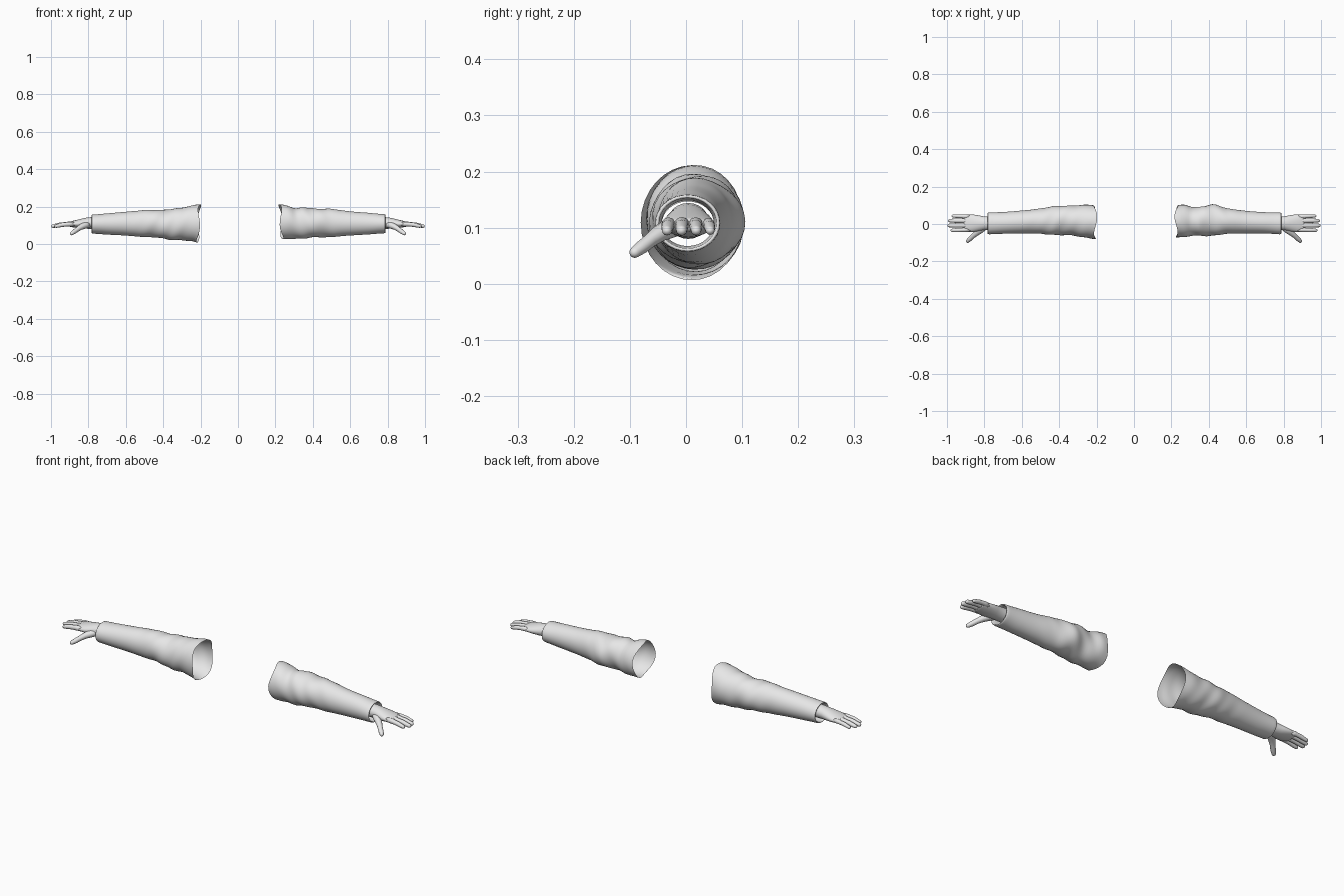
import bpy, bmesh, math
from mathutils import Vector

if "Cube" in bpy.data.objects:
    bpy.data.objects.remove(bpy.data.objects["Cube"])

grey = bpy.data.materials.new("light_grey")
grey.diffuse_color = (0.8, 0.8, 0.8, 1)
grey.use_nodes = True
grey.node_tree.nodes["Principled BSDF"].inputs["Base Color"].default_value = grey.diffuse_color


def skin_rings(name, rings, cap_start=False, cap_end=False):
    """Bridge a list of equal rings into one smooth surface."""
    bm = bmesh.new()
    loops = [[bm.verts.new(p) for p in ring] for ring in rings]
    n = len(loops[0])
    for a, b in zip(loops, loops[1:]):
        for i in range(n):
            j = (i + 1) % n
            bm.faces.new((a[i], a[j], b[j], b[i]))
    if cap_start:
        bm.faces.new(loops[0])
    if cap_end:
        bm.faces.new(loops[-1])
    bmesh.ops.recalc_face_normals(bm, faces=bm.faces)
    me = bpy.data.meshes.new(name)
    bm.to_mesh(me)
    bm.free()
    me.materials.append(grey)
    ob = bpy.data.objects.new(name, me)
    bpy.context.collection.objects.link(ob)
    for p in me.polygons:
        p.use_smooth = True
    return ob


def tube(name, side, pts, n=12, round_tip=True):
    """Loft ellipses (x, y, z, half width, half height) along a path."""
    pts = [(Vector(p[:3]), p[3], p[4]) for p in pts]
    if round_tip:
        end, w, h = pts[-1]
        d = (end - pts[-2][0]).normalized()
        for a in (30, 55, 75, 88):
            s, c = math.sin(math.radians(a)), math.cos(math.radians(a))
            pts.append((end + d * h * s, w * c, h * c))
    rings = []
    for i, (c, w, h) in enumerate(pts):
        t = (pts[min(i + 1, len(pts) - 1)][0] - pts[max(i - 1, 0)][0]).normalized()
        across = Vector((0, 0, 1)).cross(t).normalized()
        up = t.cross(across)
        ring = []
        for k in range(n):
            a = 2 * math.pi * k / n
            v = c + across * w * math.cos(a) + up * h * math.sin(a)
            ring.append((v.x * side, v.y, v.z))
        rings.append(ring)
    return skin_rings(name, rings, True, True)


def sample(table, x):
    """Smooth interpolation of table rows keyed by their first value."""
    i = 0
    while i < len(table) - 2 and table[i + 1][0] < x:
        i += 1
    p0, p1 = table[max(i - 1, 0)], table[i]
    p2, p3 = table[i + 1], table[min(i + 2, len(table) - 1)]
    t = (x - p1[0]) / (p2[0] - p1[0])
    return [0.5 * (2 * b + (c - a) * t + (2 * a - 5 * b + 4 * c - d) * t * t
                   + (3 * b - a - 3 * c + d) * t ** 3)
            for a, b, c, d in zip(p0[1:], p1[1:], p2[1:], p3[1:])]


# Sleeve outlines: distance from centre, y min, y max, z min, z max
LEFT = [(0.21, -0.080, 0.100, 0.006, 0.212), (0.25, -0.073, 0.102, 0.014, 0.205),
        (0.31, -0.066, 0.101, 0.022, 0.190), (0.38, -0.058, 0.096, 0.024, 0.184),
        (0.46, -0.056, 0.090, 0.036, 0.182), (0.54, -0.050, 0.078, 0.040, 0.177),
        (0.62, -0.050, 0.070, 0.046, 0.170), (0.70, -0.052, 0.064, 0.050, 0.163),
        (0.775, -0.055, 0.062, 0.055, 0.157)]
RIGHT = [(0.23, -0.070, 0.100, 0.024, 0.212), (0.27, -0.070, 0.102, 0.026, 0.203),
         (0.31, -0.064, 0.094, 0.029, 0.187), (0.35, -0.064, 0.092, 0.031, 0.195),
         (0.43, -0.060, 0.102, 0.034, 0.189), (0.50, -0.053, 0.084, 0.038, 0.186),
         (0.60, -0.050, 0.070, 0.045, 0.174), (0.70, -0.050, 0.063, 0.051, 0.166),
         (0.78, -0.055, 0.061, 0.057, 0.159)]


def sleeve(name, side, table):
    n, steps = 32, 44
    x0, x1 = table[0][0], table[-1][0]
    rings = []

    def ring_at(x, shape, scale=1.0, fold=0.0, rim=False):
        y_lo, y_hi, z_lo, z_hi = shape
        ring = []
        for k in range(n):
            a = 2 * math.pi * k / n
            # diagonal creases, strongest around the elbow
            r = scale * (1 + fold * (0.6 * math.sin(34 * x + 2 * a)
                                     + 0.4 * math.sin(75 * x - 3 * a + 1)))
            y = (y_lo + y_hi) / 2 + (y_hi - y_lo) / 2 * r * math.cos(a)
            z = (z_lo + z_hi) / 2 + (z_hi - z_lo) / 2 * r * math.sin(a)
            # uneven open edge at the upper arm
            dx = 0.008 * math.sin(3 * a + 1) - 0.006 * math.sin(a) if rim else 0
            ring.append(((x + dx) * side, y, z))
        return ring

    for i in range(steps + 1):
        x = x0 + (x1 - x0) * i / steps
        fold = 0.055 * math.exp(-((x - 0.38) / 0.13) ** 2)
        rings.append(ring_at(x, sample(table, x), 1, fold, i == 0))
    # rolled cuff edge, turned back inside the sleeve
    last = table[-1][1:]
    for dx, s in ((0.006, 0.98), (0.008, 0.93), (0.004, 0.88), (-0.02, 0.85), (-0.06, 0.80)):
        rings.append(ring_at(x1 + dx, last, s))
    return skin_rings(name, rings)


# Finger: y at knuckle, y at tip, tip distance, radius
FINGERS = {"index_finger": (-0.030, -0.034, 0.972, 0.0112),
           "middle_finger": (-0.007, -0.008, 0.989, 0.0118),
           "ring_finger": (0.017, 0.018, 0.985, 0.0114),
           "little_finger": (0.039, 0.043, 0.967, 0.0100)}

for label, side, table in (("left", -1, LEFT), ("right", 1, RIGHT)):
    sleeve(label + "_sleeve", side, table)
    # wrist and palm
    tube(label + "_palm", side, [
        (0.72, 0.004, 0.112, 0.036, 0.032), (0.78, 0.004, 0.112, 0.036, 0.032),
        (0.805, 0.004, 0.111, 0.037, 0.030), (0.83, 0.004, 0.109, 0.042, 0.027),
        (0.855, 0.004, 0.107, 0.046, 0.023), (0.88, 0.004, 0.106, 0.047, 0.018),
        (0.900, 0.004, 0.105, 0.045, 0.013)], 24)
    # four fingers, slightly drooping
    for part, (ya, yb, tip, r) in FINGERS.items():
        path = []
        for t, z, s in ((0, 0.106, 1.05), (0.3, 0.106, 1.1), (0.5, 0.104, 1.0),
                        (0.68, 0.102, 1.02), (0.85, 0.098, 0.92), (1, 0.095, 0.8)):
            path.append((0.875 + (tip - 0.875) * t, ya + (yb - ya) * t, z, r * s, r * s))
        tube(label + "_" + part, side, path)
    # thumb reaching forward and down
    tube(label + "_thumb", side, [
        (0.795, -0.008, 0.105, 0.020, 0.018), (0.820, -0.028, 0.099, 0.021, 0.018),
        (0.842, -0.048, 0.089, 0.016, 0.015), (0.860, -0.064, 0.077, 0.0125, 0.0125),
        (0.876, -0.079, 0.065, 0.0125, 0.012), (0.889, -0.091, 0.056, 0.010, 0.010)])
